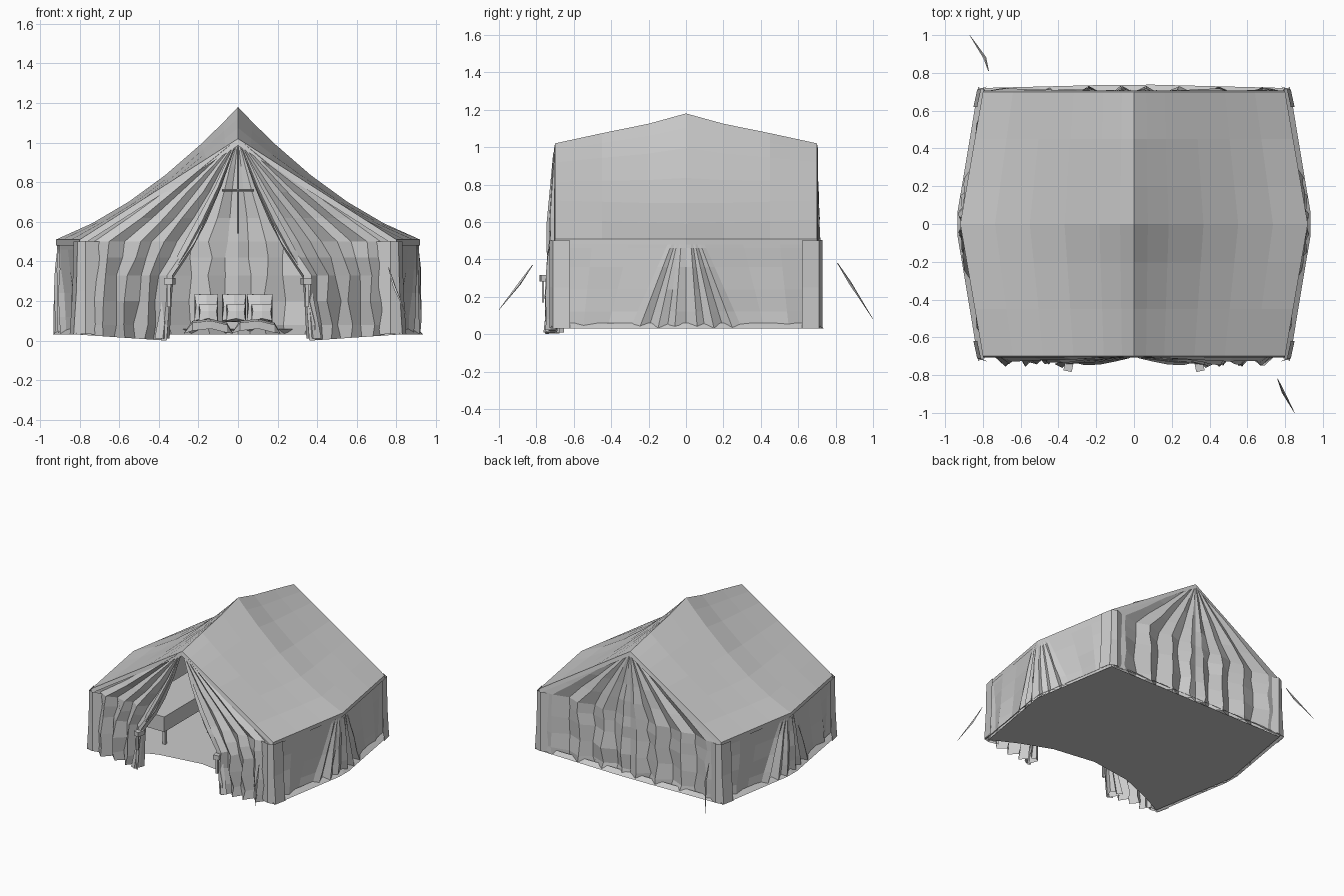
import bpy, bmesh, random
from mathutils import Vector, Matrix

if "Cube" in bpy.data.objects:
    bpy.data.objects.remove(bpy.data.objects["Cube"])

random.seed(4)
Y = 0.70                                   # half length of the tent


def finish(name, bm):
    bmesh.ops.recalc_face_normals(bm, faces=bm.faces)
    me = bpy.data.meshes.new(name)
    bm.to_mesh(me)
    bm.free()
    ob = bpy.data.objects.new(name, me)
    bpy.context.collection.objects.link(ob)
    return ob


def sheet(name, rows):
    """Cloth sheet from rows of points."""
    bm = bmesh.new()
    g = [[bm.verts.new(p) for p in r] for r in rows]
    for a, b in zip(g, g[1:]):
        for i in range(len(a) - 1):
            bm.faces.new((a[i], a[i + 1], b[i + 1], b[i]))
    bmesh.ops.remove_doubles(bm, verts=bm.verts, dist=0.0005)
    return finish(name, bm)


def box(name, c, s, rot=0):
    bm = bmesh.new()
    bmesh.ops.create_cube(bm, size=1, matrix=Matrix.Translation(c)
                          @ Matrix.Rotation(rot, 4, 'Z') @ Matrix.Diagonal((*s, 1)))
    return finish(name, bm)


def rod(name, a, b, r, n=6, r2=None):
    a, b = Vector(a), Vector(b)
    d = b - a
    m = Matrix.Translation((a + b) / 2) @ d.to_track_quat('Z', 'Y').to_matrix().to_4x4()
    bm = bmesh.new()
    bmesh.ops.create_cone(bm, cap_ends=True, segments=n, radius1=r,
                          radius2=r if r2 is None else r2, depth=d.length, matrix=m)
    return finish(name, bm)


def pillow(name, c, s, tilt):
    """Cushion with pointed corners."""
    bm = bmesh.new()
    bmesh.ops.create_cube(bm, size=1)
    bmesh.ops.subdivide_edges(bm, edges=bm.edges, cuts=1, use_grid_fill=True)
    for v in bm.verts:
        k = sum(abs(q) > 0.4 for q in v.co)
        if k == 2:
            v.co *= 0.86
        elif k == 3:
            v.co.y *= 0.3
    bm.transform(Matrix.Translation(c) @ Matrix.Rotation(tilt, 4, 'X') @ Matrix.Diagonal((*s, 1)))
    return finish(name, bm)


def lerp(a, b, t):
    return a + (b - a) * t


def interp(pts, t):
    for (a, va), (b, vb) in zip(pts, pts[1:]):
        if t <= b:
            return lerp(va, vb, (t - a) / (b - a))
    return pts[-1][1]


def eave(y):
    return 0.80 + 0.12 * (1 - min(abs(y) / Y, 1))


def ridge(y):
    return interp([(0, 1.18), (.2, 1.125), (.4, 1.085), (Y, 1.02)], abs(y))


# Roof: sagging canopy with a short valance all round
ys = [-Y, -.45, -.2, 0, .2, .45, Y]
fr = [-1, -.8, -.6, -.4, -.2, -.08, 0, .08, .2, .4, .6, .8, 1]
rows = []
for y in ys:
    r = []
    for f in fr:
        s = abs(f)
        sag = 0.32 * s * (1 - s) * (1 - abs(y) / Y)
        r.append(Vector((f * eave(y), y, lerp(ridge(y), 0.51, s) - sag)))
    drop = Vector((0, 0, -0.03))
    rows.append([r[0] + drop] + r + [r[-1] + drop])
for k in (0, -1):
    edge = [Vector((p.x, p.y * 1.01, p.z - 0.035)) for p in rows[k]]
    rows.insert(0, edge) if k == 0 else rows.append(edge)
sheet("roof_canopy", rows)

# Gable walls: pleats radiating from the apex
Z = [0, .08, .2, .33, .42, .5, .62, .75, .88, .99]


def gable(name, sx, sy, door, foot, swing, n):
    rows = []
    for j, z in enumerate(Z):
        xi = interp(door, z)
        xo = 0.8 if z < 0.5 else max(0.8 * (1.02 - z) / 0.52, xi + .005)
        r = []
        for i in range(n + 1):
            u = (i / n) ** 1.25
            fade = min(1, (1.02 - z) * 1.3)
            inner = 0 < i < n
            d = (swing[i % 2] + random.uniform(-.012, .012)) * fade if inner else 0
            if i == 0 and len(door) > 2:
                d = 0.045 * fade
            x = lerp(xi, xo, u) + (random.uniform(-.015, .015) * fade if inner and j else 0)
            zz = z if j else lerp(foot, 0.03, u)
            r.append((sx * x, sy * (Y + d), zz))
        rows.append(r)
    return sheet(name, rows)


DOOR = [(0, .36), (.2, .345), (.33, .33), (.5, .215), (.75, .10), (1, .008)]
for sx, side in ((-1, "left"), (1, "right")):
    gable("front_flap_" + side, sx, -1, DOOR, 0.0, (-.015, .045), 9)
    gable("back_wall_" + side, sx, 1, [(0, 0), (1, 0)], 0.03, (-.03, .02), 8)

    # Door curtain: gathered edge folded back behind the flap
    rows = []
    for z in (.01, .12, .22, .32, .45, .6, .78, .97):
        x = interp(DOOR, z)
        w = interp([(0, .07), (.32, .03), (.5, .06), (1, .008)], z)
        rows.append([(sx * (x + a * w), -Y + b * w, z)
                     for a, b in ((.9, -.6), (.3, -.9), (0, -.3), (-.2, .3), (.3, .6), (.7, .3), (1.2, .7))])
    sheet("door_curtain_" + side, rows)
    box("door_tie_" + side, (sx * .345, -.745, .30), (.045, .07, .035), .2 * sx)
    box("door_tie_tail_" + side, (sx * .35, -.765, .23), (.018, .012, .12))

    # Side wall: two panels gathered under the middle of the eave
    half = [(.70, .70, 0), (.62, .64, -.015), (.55, .5, .008), (.42, .3, -.012), (.30, .09, 0),
            (.25, .07, .022), (.2, .055, -.01), (.15, .045, .025), (.1, .035, 0), (.06, .025, .022)]
    cols = [(-a, -b, d) for a, b, d in half] + [(0, 0, -.012)] + list(reversed(half))
    rows = []
    for z in (.03, .12, .24, .36, .46, .50):
        t = (z - .03) / .47
        r = []
        for i, (a, b, d) in enumerate(cols):
            y = lerp(a, b, t)
            x = eave(y) - .006 + d * (1 - t * t)
            if 0 < i < len(cols) - 1 and z < .45:
                x += random.uniform(-.006, .006)
            r.append((sx * x, y, z))
        rows.append(r)
    sheet("side_wall_" + side, rows)

    # Ground skirt along the side
    yy = [-.71, -.45, -.2, -.06, 0, .06, .2, .45, .71]
    sheet("side_skirt_" + side,
          [[(sx * (eave(y) - .01), y, .06) for y in yy],
           [(sx * min(eave(y) + .025, .935), y * 1.02, .03) for y in yy]])

    # Corner posts and flaps
    for sy, end in ((-1, "front"), (1, "back")):
        rod(f"corner_post_{end}_{side}", (sx * .79, sy * .69, .03), (sx * .79, sy * .69, .5), .012)
        sheet(f"corner_flap_{end}_{side}",
              [[(sx * .70, sy * (Y + .005), z0), (sx * .77, sy * (Y + .03), z0 + .004),
                (sx * (.81 + k), sy * (Y + .012), z0), (sx * (.83 + k), sy * .62, z0)]
               for z0, k in ((.03, .02), (.25, .006), (.5, 0))])

# Skirt along the back
xx = [-.8, -.5, -.2, .1, .4, .8]
sheet("back_skirt", [[(x, .70, .06) for x in xx],
                     [(x, .715 + .025 * (1 - abs(x)), .03) for x in xx]])

# Groundsheet, curved in at the doorway
bm = bmesh.new()
outline = [(.8, -Y), (.92, 0), (.8, Y), (-.8, Y), (-.92, 0), (-.8, -Y),
           (-.6, -.6), (-.35, -.5), (0, -.45), (.35, -.5), (.6, -.6)]
bm.faces.new([bm.verts.new((x, y, .03)) for x, y in outline])
bmesh.ops.triangulate(bm, faces=bm.faces)
finish("groundsheet", bm)

# Hanging pole with crossbar
rod("centre_pole", (0, 0, .54), (0, 0, 1.15), .007)
rod("crossbar", (-.08, 0, .76), (.08, 0, .76), .006)

# Low beds at the back with pillows
for x, w in ((-.15, .25), (.09, .25)):
    sheet("blanket", [[(x - w / 2, y, .035), (x - w * .32, y, h), (x + w * .05, y + .02, h + .01),
                       (x + w * .38, y, h - .01), (x + w / 2, y, .035)]
                      for y, h in ((.0, .05), (.08, .09), (.3, .10), (.6, .09))])
for i, (x, w) in enumerate(((-.16, .12), (-.02, .12), (.11, .13))):
    pillow("pillow", (x, .47, .165), (w, .08, .14), -.25)
    pillow("pillow_small", (x + .01, .40, .14), (w * .8, .06, .09), -.35)

# Side cots with legs
for sx in (-1, 1):
    box("cot", (sx * .55, .02, .20), (.30, .75, .12))
    for dx in (-.13, .13):
        for dy in (-.34, .34):
            box("cot_leg", (sx * .55 + dx, .02 + dy, .085), (.025, .025, .11))

# Guy ropes at two corners: thin slivers
for a, m, b in (((.76, -.82, .37), (.79, -.89, .27), (.85, -1, .13)),
                ((-.77, .81, .38), (-.79, .88, .27), (-.87, 1, .08))):
    rod("guy_rope_upper", a, m, .002, 4, .008)
    rod("guy_rope_lower", m, b, .008, 4, .001)
